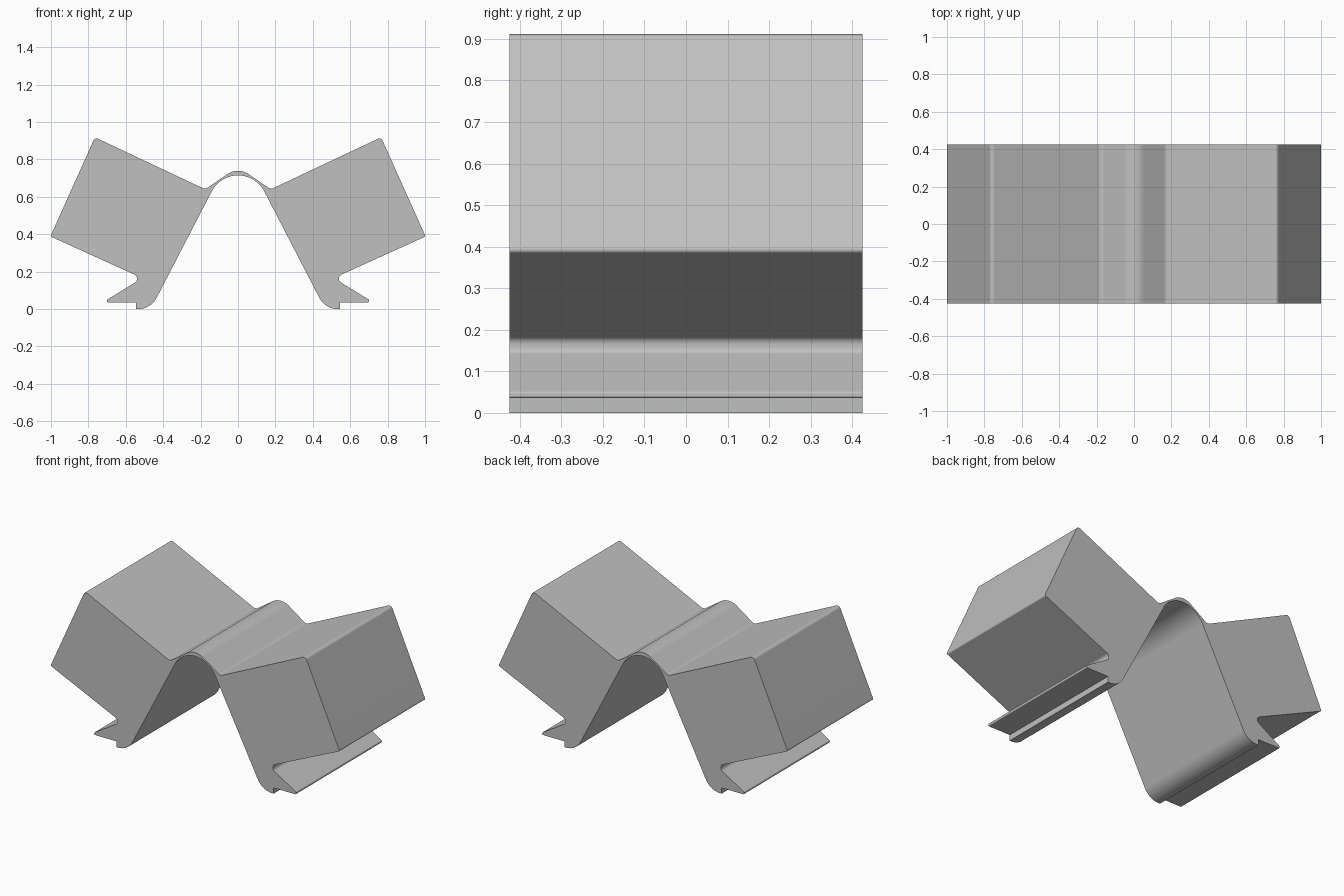
import bpy
import bmesh
import math
from mathutils import Vector

cube = bpy.data.objects.get("Cube")
if cube:
    bpy.data.objects.remove(cube, do_unlink=True)

HALF_DEPTH = 0.425

# One flat colour
grey = bpy.data.materials.new("plain grey")
grey.use_nodes = True
colour = (0.53, 0.53, 0.53, 1.0)
grey.diffuse_color = colour
grey.node_tree.nodes["Principled BSDF"].inputs["Base Color"].default_value = colour


def fillet(before, corner, after, radius, steps):
    """Points of an arc rounding one profile corner."""
    if radius == 0:
        return [corner]
    a = (before - corner).normalized()
    b = (after - corner).normalized()
    half = a.angle(b) / 2
    centre = corner + (a + b).normalized() * radius / math.sin(half)
    reach = radius / math.tan(half)
    start = corner + a * reach - centre
    end = corner + b * reach - centre
    sweep = start.angle(end)
    return [centre + (start * math.sin(sweep * (1 - i / steps))
                      + end * math.sin(sweep * i / steps)) / math.sin(sweep)
            for i in range(steps + 1)]


# Corners of the +x half: x, z, rounding radius
bridge_top = (0, 0.76, 0.10)
bridge_under = (0, 0.90, 0.158)
side = [
    (0.175, 0.64, 0.03),     # valley beside the bridge
    (0.765, 0.918, 0.02),    # block, upper corner
    (1.003, 0.388, 0.01),    # block, outer corner
    (0.54, 0.178, 0.02),     # notch above the lip
    (0.54, 0.148, 0.02),
    (0.70, 0.05, 0.007),     # lip tip
    (0.70, 0.036, 0.005),
    (0.545, 0.036, 0),       # step under the lip
    (0.545, 0, 0),
    (0.466, 0, 0.11),        # rounded foot
]
mirrored = [(-x, z, r) for x, z, r in reversed(side)]
corners = [bridge_top] + side + [bridge_under] + mirrored

outline = []
for i, (x, z, r) in enumerate(corners):
    prev, following = corners[i - 1], corners[(i + 1) % len(corners)]
    outline += fillet(Vector(prev[:2]), Vector((x, z)), Vector(following[:2]),
                      r, 20 if r > 0.05 else 6)

# Extrude the profile along the depth
bm = bmesh.new()
front = bm.faces.new([bm.verts.new((p.x, -HALF_DEPTH, p.y)) for p in outline])
result = bmesh.ops.extrude_face_region(bm, geom=[front], use_keep_orig=True)
moved = [g for g in result["geom"] if isinstance(g, bmesh.types.BMVert)]
bmesh.ops.translate(bm, verts=moved, vec=(0, 2 * HALF_DEPTH, 0))
bmesh.ops.recalc_face_normals(bm, faces=bm.faces)

mesh = bpy.data.meshes.new("clip_body")
bm.to_mesh(mesh)
bm.free()
mesh.materials.append(grey)
body = bpy.data.objects.new("clip_body", mesh)
bpy.context.collection.objects.link(body)

# Smooth the roundings, keep the large faces flat
bpy.ops.object.select_all(action="DESELECT")
body.select_set(True)
bpy.context.view_layer.objects.active = body
bpy.ops.object.shade_smooth_by_angle(angle=math.radians(30))
weighted = body.modifiers.new("flat_faces", "WEIGHTED_NORMAL")
weighted.keep_sharp = True
